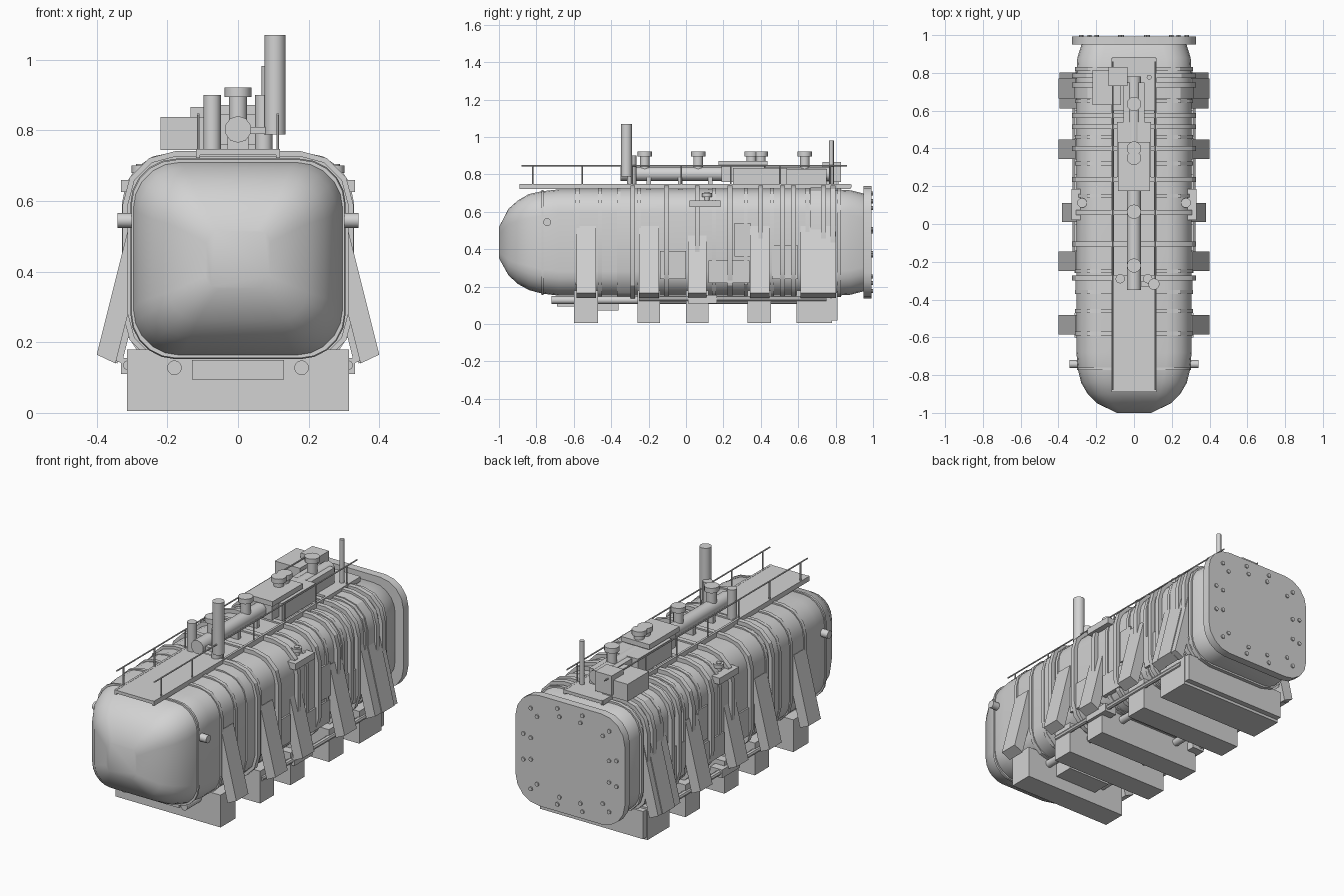
import bpy, bmesh, math
from mathutils import Vector

grey = bpy.data.materials.new("plain_grey")
grey.diffuse_color = (0.65, 0.65, 0.65, 1)


def finish(bm, name, smooth=None):
    bmesh.ops.recalc_face_normals(bm, faces=bm.faces)
    me = bpy.data.meshes.new(name)
    bm.to_mesh(me)
    bm.free()
    me.materials.append(grey)
    ob = bpy.data.objects.new(name, me)
    bpy.context.collection.objects.link(ob)
    if smooth:
        bpy.ops.object.select_all(action='DESELECT')
        ob.select_set(True)
        bpy.context.view_layer.objects.active = ob
        bpy.ops.object.shade_smooth_by_angle(angle=math.radians(smooth))
    return ob


def box(name, x0, x1, y0, y1, z0, z1):
    bm = bmesh.new()
    bmesh.ops.create_cube(bm, size=1)
    for v in bm.verts:
        v.co = ((x0 + x1) / 2 + v.co.x * (x1 - x0),
                (y0 + y1) / 2 + v.co.y * (y1 - y0),
                (z0 + z1) / 2 + v.co.z * (z1 - z0))
    return finish(bm, name)


def rod(name, a, b, r, n=12):
    a, b = Vector(a), Vector(b)
    bm = bmesh.new()
    bmesh.ops.create_cone(bm, cap_ends=True, segments=n, radius1=r, radius2=r,
                          depth=(b - a).length)
    q = Vector((0, 0, 1)).rotation_difference(b - a)
    for v in bm.verts:
        v.co = q @ v.co + (a + b) / 2
    return finish(bm, name, 40 if n > 6 else None)


def section(hw, z0, z1, r, steps):
    """Rounded rectangle in x, z with a few points per corner."""
    pts = []
    for k, (sx, zc) in enumerate([(1, z1 - r), (-1, z1 - r), (-1, z0 + r), (1, z0 + r)]):
        for i in range(steps + 1):
            a = math.pi / 2 * (k + i / steps)
            pts.append((sx * (hw - r) + r * math.cos(a), zc + r * math.sin(a)))
    return pts


def loft(name, rows, steps=5, smooth=35):
    """Skin through rows of (y, half width, bottom, top, corner radius)."""
    bm = bmesh.new()
    rings = [[bm.verts.new((x, y, z)) for x, z in section(hw, z0, z1, r, steps)]
             for y, hw, z0, z1, r in rows]
    n = len(rings[0])
    for a, b in zip(rings, rings[1:]):
        for i in range(n):
            j = (i + 1) % n
            bm.faces.new((a[i], a[j], b[j], b[i]))
    bm.faces.new(rings[0])
    bm.faces.new(rings[-1])
    return finish(bm, name, smooth)


def band(name, y, w, grow, steps=3):
    hw, z0, z1, r = 0.305 + grow, 0.152 - grow, 0.72 + grow, 0.13 + grow
    loft(name, [(y - w / 2, hw, z0, z1, r), (y + w / 2, hw, z0, z1, r)], steps, 30)


# Tank body with domed nose and slightly tapered tail
loft("tank_body", [
    (-1.0, 0.09, 0.352, 0.518, 0.035),
    (-0.95, 0.195, 0.262, 0.615, 0.08),
    (-0.90, 0.245, 0.215, 0.66, 0.11),
    (-0.84, 0.28, 0.182, 0.695, 0.13),
    (-0.77, 0.297, 0.163, 0.71, 0.13),
    (-0.68, 0.305, 0.152, 0.72, 0.13),
    (0.80, 0.305, 0.152, 0.72, 0.13),
    (0.88, 0.30, 0.157, 0.715, 0.13),
    (0.96, 0.275, 0.178, 0.695, 0.13)])
band("nose_seam", -0.767, 0.012, -0.003, 5)

# Rear flange plate with paired bolts
loft("rear_flange", [(0.95, 0.328, 0.138, 0.737, 0.14),
                     (0.993, 0.328, 0.138, 0.737, 0.14)], 4, 30)
for i in range(12):
    a = math.radians(15 + 30 * i)
    c, s = math.cos(a), math.sin(a)
    k = (abs(c) ** 4 + abs(s) ** 4) ** -0.25
    for f in (0.235, 0.28):
        x, z = f * k * c, 0.4375 + 0.93 * f * k * s
        rod("flange_bolt", (x, 0.985, z), (x, 1.0, z), 0.011, 8)

# Reinforcing hoops: thin straps and heavier ribs
for y in (-0.58, -0.46, -0.36, -0.25, 0.15, 0.32, 0.46, 0.65, 0.82):
    band("thin_hoop", y, 0.02, 0.008)
for y in (-0.285, -0.105, 0.06, 0.235, 0.40, 0.515, 0.575, 0.735, 0.785):
    band("heavy_rib", y, 0.026, 0.022)
band("wide_strap", -0.32, 0.085, 0.006)
band("wide_strap", 0.70, 0.07, 0.01)

# Saddle blocks underneath
for y0, y1 in ((-0.60, -0.47), (-0.26, -0.14), (0.0, 0.12), (0.33, 0.455), (0.59, 0.66), (0.65, 0.78)):
    box("saddle_block", -0.315, 0.315, y0, y1, 0.005, 0.18)
box("rear_saddle_plate", -0.31, 0.31, 0.775, 0.81, 0.02, 0.17)

# Slanted side braces, mirrored left and right
for y0, y1, dx in ((-0.585, -0.482, 0), (-0.25, -0.145, 0), (0.01, 0.11, -0.018),
                   (0.343, 0.447, 0), (0.612, 0.67, -0.005), (0.665, 0.77, 0), (0.765, 0.803, -0.005)):
    for s in (-1, 1):
        bm = bmesh.new()
        prof = ((0.40, 0.165), (0.347, 0.14), (0.255, 0.505), (0.31, 0.525))
        lo = [bm.verts.new((s * (x + dx), y0, z)) for x, z in prof]
        hi = [bm.verts.new((s * (x + dx), y1, z)) for x, z in prof]
        bm.faces.new(lo)
        bm.faces.new(hi)
        for i in range(4):
            j = (i + 1) % 4
            bm.faces.new((lo[i], lo[j], hi[j], hi[i]))
        finish(bm, "side_brace")

# Side fittings, mirrored
for s in (-1, 1):
    def side_box(name, xa, xb, *rest):
        box(name, min(s * xa, s * xb), max(s * xa, s * xb), *rest)
    side_box("valve_shelf", 0.26, 0.332, 0.02, 0.185, 0.625, 0.66)
    side_box("lower_shelf", 0.26, 0.332, 0.01, 0.165, 0.11, 0.155)
    side_box("side_panel", 0.29, 0.314, 0.12, 0.34, 0.22, 0.34)
    side_box("side_panel", 0.29, 0.314, 0.26, 0.345, 0.36, 0.54)
    side_box("side_panel", 0.29, 0.314, -0.14, 0.0, 0.24, 0.39)
    side_box("side_panel", 0.29, 0.314, 0.46, 0.60, 0.24, 0.42)
    rod("valve_stem", (s * 0.275, 0.112, 0.65), (s * 0.275, 0.112, 0.705), 0.014)
    rod("valve_cap", (s * 0.275, 0.112, 0.68), (s * 0.275, 0.112, 0.70), 0.026)
    rod("lifting_lug", (s * 0.28, -0.742, 0.545), (s * 0.342, -0.742, 0.545), 0.021)
    rod("lower_pipe", (s * 0.18, -0.72, 0.128), (s * 0.18, 0.79, 0.128), 0.021)
    rod("lower_edge_pipe", (s * 0.312, -0.25, 0.135), (s * 0.312, 0.75, 0.135), 0.014, 8)

    # Walkway edge beam and handrail
    x = s * 0.113
    box("walkway_beam", x - 0.006, x + 0.006, -0.89, 0.88, 0.722, 0.748)
    rod("handrail", (x, -0.88, 0.846), (x, 0.86, 0.846), 0.004, 6)
    for i in range(7):
        y = -0.82 + i * 0.265
        rod("rail_post", (x, y, 0.74), (x, y, 0.846), 0.004, 6)
box("belly_box", -0.13, 0.13, -0.69, -0.36, 0.095, 0.15)
box("belly_sump", -0.13, 0.13, -0.60, -0.36, 0.072, 0.10)

# Walkway plates
box("front_walkway", -0.115, 0.115, -0.89, -0.29, 0.73, 0.747)
box("middle_walkway", -0.11, 0.11, -0.29, 0.60, 0.722, 0.734)
box("rear_walkway", -0.115, 0.115, 0.60, 0.885, 0.73, 0.747)

# Roof pipe with supports
rod("roof_pipe", (0, -0.35, 0.803), (0, 0.78, 0.803), 0.038, 10)
for y in (-0.2, -0.03, 0.13):
    box("pipe_support", -0.03, 0.03, y - 0.012, y + 0.012, 0.72, 0.79)

# Roof housings
box("main_housing", -0.09, 0.09, 0.25, 0.54, 0.74, 0.835)
box("main_housing_lid", -0.085, 0.085, 0.175, 0.435, 0.845, 0.872)
box("lid_riser", -0.07, 0.07, 0.19, 0.42, 0.76, 0.85)
box("rear_housing", -0.055, 0.055, 0.54, 0.75, 0.745, 0.83)
box("side_cabinet", -0.22, -0.07, 0.63, 0.815, 0.745, 0.838)
box("upper_cabinet", -0.135, -0.035, 0.73, 0.83, 0.76, 0.866)

# Capped roof vents
for y in (-0.22, 0.065, 0.35, 0.40, 0.635):
    rod("vent_neck", (0, y, 0.80), (0, y, 0.90), 0.026)
    rod("vent_cap", (0, y, 0.895), (0, y, 0.922), 0.038)

# Pipes rising from the roof
for x in (-0.073, 0.073):
    rod("breather_pipe", (x, -0.29, 0.74), (x, -0.29, 0.90), 0.025)
rod("exhaust_stack", (0.105, -0.318, 0.788), (0.105, -0.318, 1.07), 0.03, 14)
box("stack_bracket", 0.0, 0.105, -0.33, -0.305, 0.79, 0.81)
rod("antenna_pipe", (0.08, 0.777, 0.74), (0.08, 0.777, 0.982), 0.013)
